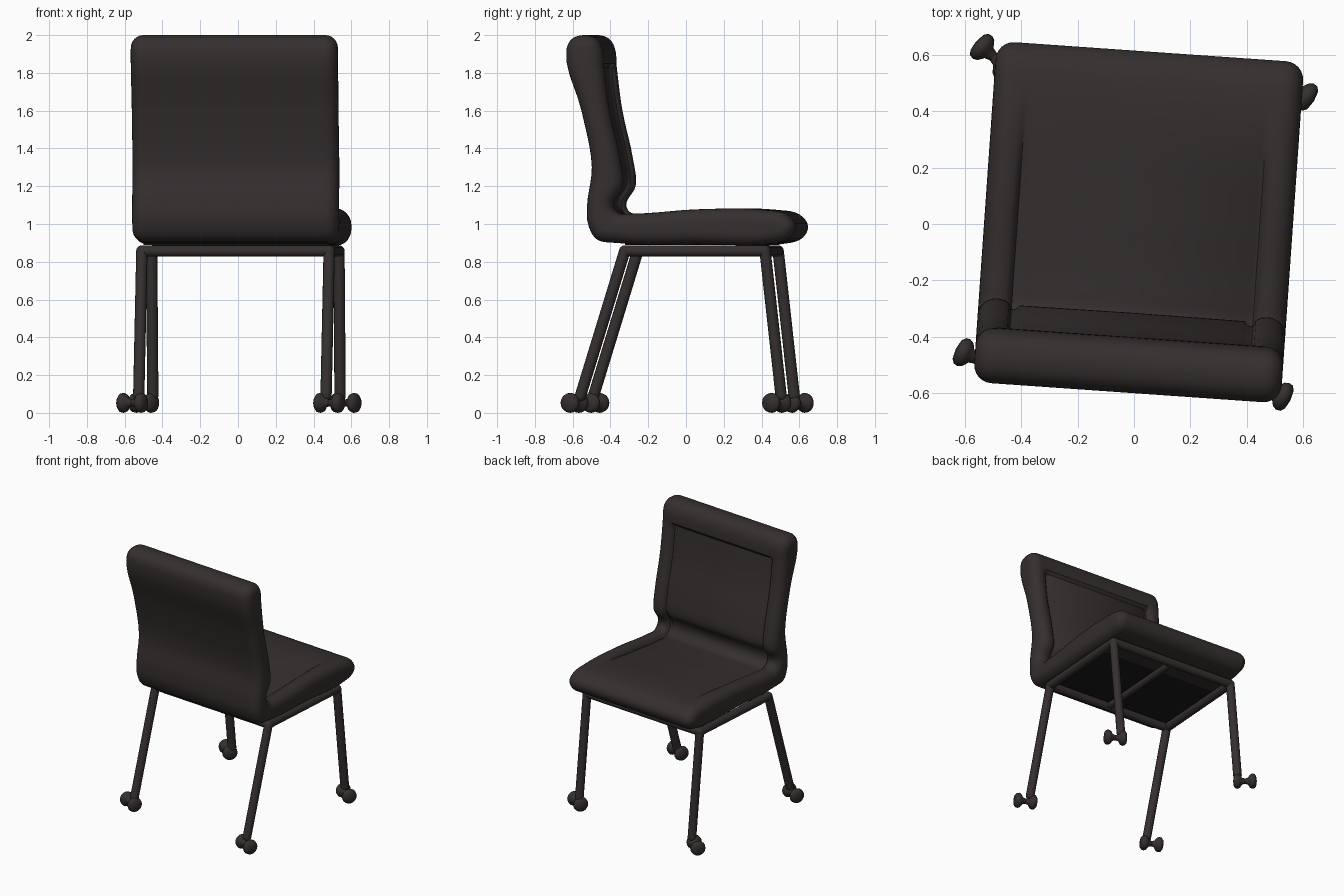
import bpy, bmesh, math
from mathutils import Matrix, Vector

if "Cube" in bpy.data.objects:
    bpy.data.objects.remove(bpy.data.objects["Cube"])

TURN = Matrix.Rotation(math.radians(-4), 4, 'Z')


def material(name, color):
    m = bpy.data.materials.new(name)
    m.use_nodes = True
    m.diffuse_color = color
    m.node_tree.nodes["Principled BSDF"].inputs["Base Color"].default_value = color
    return m


brown = material("dark brown", (0.036, 0.028, 0.028, 1))
black = material("underside black", (0.012, 0.010, 0.010, 1))


def finish(bm, name, mat, matrix=TURN, angle=40):
    bmesh.ops.recalc_face_normals(bm, faces=bm.faces)
    mesh = bpy.data.meshes.new(name)
    bm.to_mesh(mesh)
    bm.free()
    mesh.materials.append(mat)
    mesh.shade_smooth()
    mesh.set_sharp_from_angle(angle=math.radians(angle))
    obj = bpy.data.objects.new(name, mesh)
    bpy.context.collection.objects.link(obj)
    obj.matrix_world = matrix
    return obj


def smooth_loop(points, steps):
    """Closed smooth curve through the points, without overshoot."""
    pts = [Vector(p) for p in points]
    n = len(pts)
    tangent = [((pts[i] - pts[i - 1]).normalized()
                + (pts[(i + 1) % n] - pts[i]).normalized()).normalized() for i in range(n)]
    out = []
    for i in range(n):
        a, b = pts[i], pts[(i + 1) % n]
        length = (b - a).length
        for s in range(steps):
            t = s / steps
            h = t * t * (3 - 2 * t)
            out.append(a * (1 - h) + b * h + tangent[i] * length * t * (1 - t) ** 2
                       - tangent[(i + 1) % n] * length * t * t * (1 - t))
    return out


# Upholstered seat and back: one side profile (y, z) lofted across the width
PROFILE = [(-.50, 2), (-.57, 1.98), (-.60, 1.92), (-.52, 1.6), (-.465, 1.3),
           (-.49, 1.1), (-.485, 1), (-.44, .92), (-.34, .9), (.1, .895), (.52, .9),
           (.59, .93), (.615, .99), (.57, 1.05), (.45, 1.075), (.1, 1.078),
           (-.25, 1.055), (-.325, 1.06), (-.35, 1.1), (-.30, 1.2), (-.315, 1.35),
           (-.37, 1.6), (-.40, 1.83), (-.41, 1.93), (-.44, 1.98)]
STEPS = 5
PANEL_START, PANEL_END = 14 * STEPS, 22 * STEPS
loop = smooth_loop(PROFILE, STEPS)
count = len(loop)


def section(bm, x, inset, recess):
    ring = []
    for i, p in enumerate(loop):
        d = (loop[(i + 1) % count] - loop[i - 1]).normalized()
        depth = inset
        if PANEL_START <= i <= PANEL_END:
            fade = min(1, (i - PANEL_START) / STEPS)   # panel fades out at the front edge
            depth += recess * fade
        q = p + Vector((-d.y, d.x)) * depth
        ring.append(bm.verts.new((x + 0.016, q.x, q.y)))
    return ring


HALF, ROUND = 0.548, 0.065
half = [(0.0, 0, .018), (.40, 0, .02), (.418, 0, .035), (.43, 0, .035),
        (.44, 0, .015), (.455, 0, .004)]
for k in range(7):
    a = math.radians(15 * k)
    half.append((HALF - ROUND + ROUND * math.sin(a), ROUND * (1 - math.cos(a)), 0))
sections = [(-x, i, r) for x, i, r in reversed(half[1:])] + half
bm = bmesh.new()
rings = [section(bm, *s) for s in sections]
for r0, r1 in zip(rings, rings[1:]):
    for i in range(count):
        j = (i + 1) % count
        bm.faces.new((r0[i], r0[j], r1[j], r1[i]))
bm.faces.new(rings[0])
bm.faces.new(rings[-1])
finish(bm, "upholstered_shell", brown)

# Dark lining under the seat
bm = bmesh.new()
bmesh.ops.create_cube(bm, size=1, matrix=Matrix.Translation((.01, .085, .893))
                      @ Matrix.Diagonal((.98, .75, .008, 1)))
finish(bm, "seat_lining", black)


def tube(name, a, b, radius=0.03):
    """Straight round tube with softly rounded ends."""
    a, b = Vector(a), Vector(b)
    axis = b - a
    bm = bmesh.new()
    place = Matrix.Translation((a + b) / 2) @ axis.to_track_quat('Z', 'Y').to_matrix().to_4x4()
    bmesh.ops.create_cone(bm, cap_ends=True, segments=16, radius1=radius, radius2=radius,
                          depth=axis.length, matrix=place)
    for end in (a, b):
        bmesh.ops.create_uvsphere(bm, u_segments=16, v_segments=8, radius=radius,
                                  matrix=Matrix.Translation(end))
    return finish(bm, name, brown)


# Under-seat frame and legs
RAIL_Z, REAR, FRONT, LEG_X, MID = .857, -.29, .455, .497, .007
for side, sx in (("left", 1), ("right", -1)):
    x = MID + sx * LEG_X
    tube(side + "_side_rail", (x, REAR, RAIL_Z), (x, FRONT, RAIL_Z))
    tube(side + "_rear_leg", (x, REAR, RAIL_Z), (x, -.525, .09))
    tube(side + "_front_leg", (x, FRONT, RAIL_Z), (x, .54, .09))
for name, y in (("rear_rail", REAR), ("front_rail", FRONT)):
    tube(name, (MID - LEG_X, y, RAIL_Z), (MID + LEG_X, y, RAIL_Z))
tube("centre_rail", (MID, REAR, RAIL_Z), (MID, FRONT, RAIL_Z), .025)

# Twin-wheel casters: two flared wheels spun about a short axle
WHEEL = [(0, 0), (.018, 0), (.024, .02), (.046, .035), (.053, .05),
         (.050, .066), (.036, .077), (0, .082)]


def caster(name, center, heading):
    bm = bmesh.new()
    for sign in (1, -1):
        verts = [bm.verts.new((r, 0, sign * h)) for r, h in WHEEL]
        edges = [bm.edges.new(pair) for pair in zip(verts, verts[1:])]
        bmesh.ops.spin(bm, geom=verts + edges, cent=(0, 0, 0), axis=(0, 0, 1),
                       angle=math.tau, steps=20)
    bmesh.ops.remove_doubles(bm, verts=bm.verts, dist=.0005)
    axle = Vector((*heading, 0)).to_track_quat('Z', 'Y').to_matrix().to_4x4()
    finish(bm, name, brown, Matrix.Translation((*center, .053)) @ axle, 60)


caster("right_rear_caster", (-.56, -.48), (-.8, .4))
caster("left_rear_caster", (.483, -.59), (.85, -.42))
caster("left_front_caster", (.57, .48), (.8, -.5))
caster("right_front_caster", (-.50, .595), (-.7, .6))
